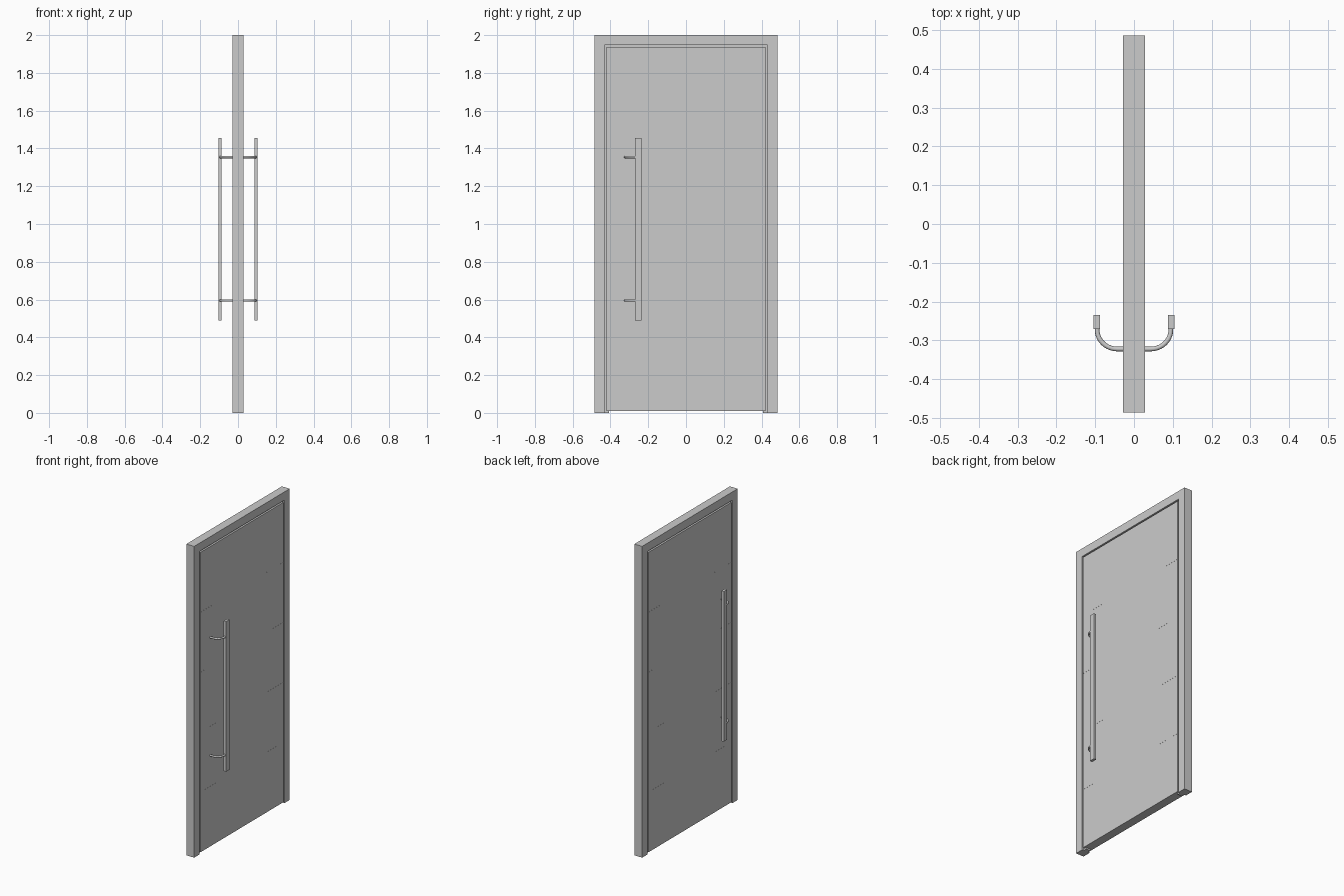
import bpy, bmesh, math
from mathutils import Vector

default = bpy.data.objects.get("Cube")
if default:
    bpy.data.objects.remove(default, do_unlink=True)

grey = bpy.data.materials.new("plain grey")
grey.use_nodes = True
colour = (0.6, 0.6, 0.6, 1)
grey.diffuse_color = colour
grey.node_tree.nodes["Principled BSDF"].inputs["Base Color"].default_value = colour


def finish(name, bm):
    bmesh.ops.recalc_face_normals(bm, faces=bm.faces)
    mesh = bpy.data.meshes.new(name)
    bm.to_mesh(mesh)
    bm.free()
    mesh.materials.append(grey)
    obj = bpy.data.objects.new(name, mesh)
    bpy.context.collection.objects.link(obj)
    return obj


def box(name, low, high):
    bm = bmesh.new()
    bmesh.ops.create_cube(bm, size=1)
    low, high = Vector(low), Vector(high)
    size, centre = high - low, (low + high) / 2
    for v in bm.verts:
        v.co = Vector(a * b for a, b in zip(v.co, size)) + centre
    return finish(name, bm)


def arch(name, outer, inner, top, under, half):
    """Three-sided surround: a U-shaped profile pushed through the wall."""
    profile = [(-outer, 0), (-outer, top), (outer, top), (outer, 0),
               (inner, 0), (inner, under), (-inner, under), (-inner, 0)]
    bm = bmesh.new()
    face = bm.faces.new([bm.verts.new((-half, y, z)) for y, z in profile])
    new = bmesh.ops.extrude_face_region(bm, geom=[face])["geom"]
    bmesh.ops.translate(bm, vec=(2 * half, 0, 0),
                        verts=[g for g in new if isinstance(g, bmesh.types.BMVert)])
    return finish(name, bm)


def tube(name, points, radius, sides=12):
    """Round rod swept along a level path."""
    bm = bmesh.new()
    rings = []
    for i, p in enumerate(points):
        along = (points[min(i + 1, len(points) - 1)] - points[max(i - 1, 0)]).normalized()
        across = along.cross(Vector((0, 0, 1)))
        rings.append([bm.verts.new(p + radius * (across * math.cos(a) + Vector((0, 0, math.sin(a)))))
                      for a in (math.tau * k / sides for k in range(sides))])
    for a, b in zip(rings, rings[1:]):
        for k in range(sides):
            n = (k + 1) % sides
            bm.faces.new((a[k], a[n], b[n], b[k]))
    bm.faces.new(rings[0])
    bm.faces.new(rings[-1])
    obj = finish(name, bm)
    bpy.ops.object.select_all(action='DESELECT')
    bpy.context.view_layer.objects.active = obj
    obj.select_set(True)
    bpy.ops.object.shade_smooth_by_angle(angle=math.radians(40))


HALF = 0.028
LEAF_LOW, LEAF_TOP, LEAF_SIDE = 0.01, 1.937, 0.421

# Frame, with the stop that closes the gap around the leaf
arch("door_frame", 0.485, 0.432, 2.0, 1.947, HALF)
arch("door_stop", 0.435, 0.408, 1.95, 1.925, 0.016)

# Leaf
box("door_leaf", (-HALF, -LEAF_SIDE, LEAF_LOW), (HALF, LEAF_SIDE, LEAF_TOP))

for side, label in ((1, "left"), (-1, "right")):
    # Fine trim strips dividing the leaf into five equal heights
    for i in range(1, 5):
        z = LEAF_LOW + (LEAF_TOP - LEAF_LOW) * i / 5
        for end, place in ((-1, "handle"), (1, "hinge")):
            ys = sorted((end * LEAF_SIDE, end * 0.25))
            xs = sorted((side * 0.027, side * 0.0285))
            box(f"{label}_{place}_strip_{i}", (xs[0], ys[0], z - 0.001), (xs[1], ys[1], z + 0.001))

    # Pull handle
    xs = sorted((side * 0.087, side * 0.104))
    box(f"{label}_handle_bar", (xs[0], -0.27, 0.49), (xs[1], -0.235, 1.455))

    # Curved brackets
    for z, level in ((0.595, "lower"), (1.354, "upper")):
        path = [Vector((side * 0.02, -0.322, z))]
        for k in range(11):
            a = math.pi / 2 * k / 10
            path.append(Vector((side * (0.043 + 0.052 * math.sin(a)), -0.272 - 0.05 * math.cos(a), z)))
        path.append(Vector((side * 0.095, -0.262, z)))
        tube(f"{label}_{level}_bracket", path, 0.006)
